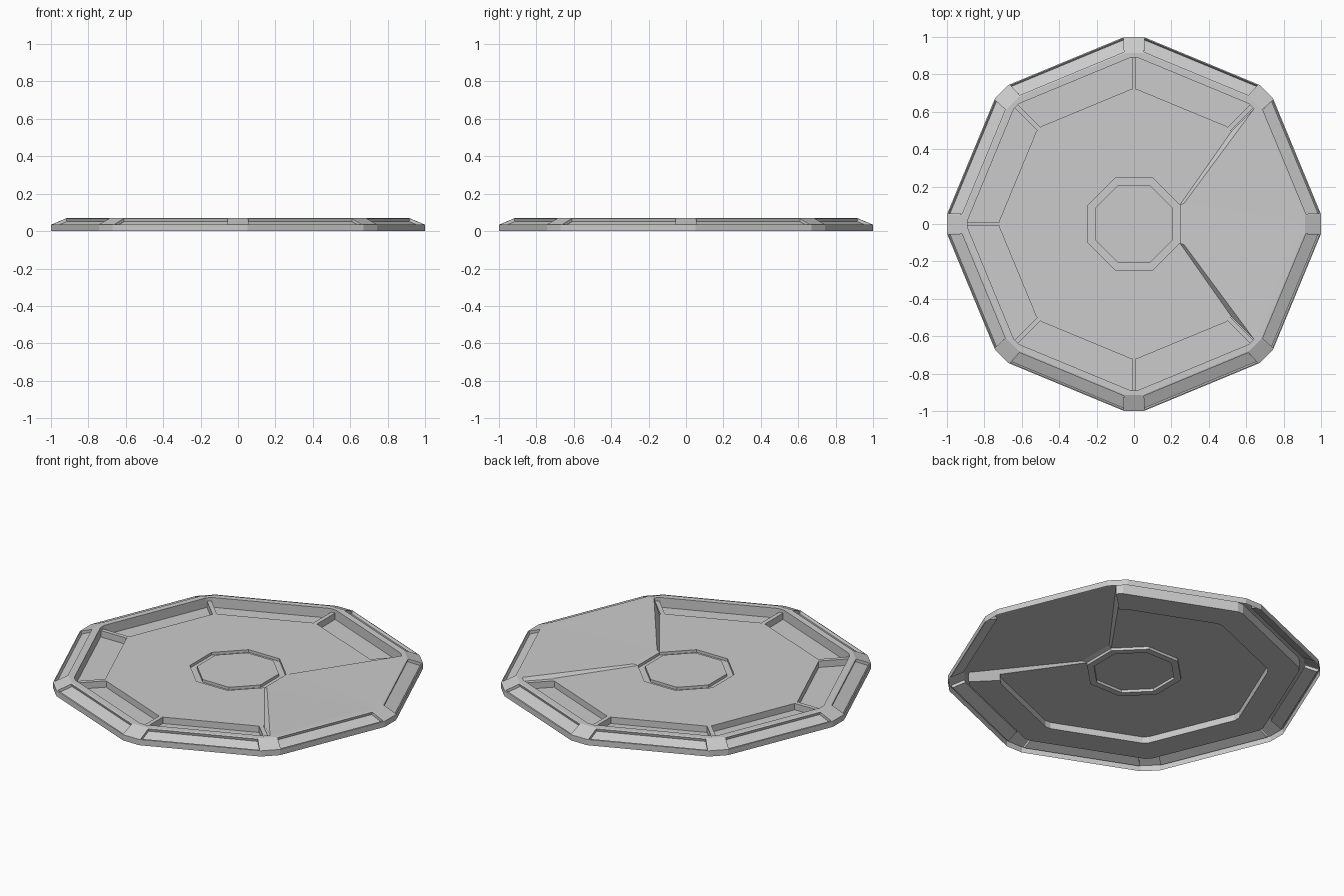
import bpy, bmesh
from math import cos, sin, pi

if "Cube" in bpy.data.objects:
    bpy.data.objects.remove(bpy.data.objects["Cube"])

# 16-point rings: index 2k and 2k+1 flank corner k of the octagon.
# A ring level is (corner radius, half width of corner facet, z).
MAIN = range(2, 15)          # deck segments
WEDGE = (15, 0, 1)           # ramp segments facing +x
ALL = range(16)
FLOOR, TRENCH, TOP = 0.05, 0.012, 0.07


def ring_point(i, level):
    r, h, z = level
    i %= 16
    a = (i // 2) * pi / 4
    s = h if i % 2 else -h
    return (r * cos(a) - s * sin(a), r * sin(a) + s * cos(a), z)


def circle(r, z):
    return (r * cos(pi / 16 * 2), r * sin(pi / 16 * 2), z)


def add_face(bm, pts):
    return bm.faces.new([bm.verts.new(p) for p in pts])


def add_bands(bm, levels, segs):
    """Strips between consecutive levels, listed from outside to inside."""
    rows = []
    for a, b in zip(levels, levels[1:]):
        rows.append({i: add_face(bm, [ring_point(i, a), ring_point(i + 1, a),
                                      ring_point(i + 1, b), ring_point(i, b)])
                     for i in segs})
    return rows


def finish(bm, name):
    bmesh.ops.remove_doubles(bm, verts=bm.verts[:], dist=1e-5)
    me = bpy.data.meshes.new(name)
    bm.to_mesh(me)
    bm.free()
    ob = bpy.data.objects.new(name, me)
    bpy.context.collection.objects.link(ob)
    return ob


rim_in = (0.89, 0.018, TOP)
trench_out = (0.89, 0.018, TRENCH)
trench_in = (0.72, 0.018, TRENCH)
deck_edge = (0.72, 0.018, FLOOR)
hub_edge = circle(0.265, FLOOR)
ramp_low = circle(0.29, FLOOR + 0.007)

# Outer rim with a recessed window in every long sloped face
bm = bmesh.new()
rows = add_bands(bm, [(1, 0.052, 0), (1, 0.052, 0.034), (0.915, 0.046, TOP), rim_in], ALL)
windows = [f for i, f in rows[1].items() if i % 2]
bmesh.ops.remove_doubles(bm, verts=bm.verts[:], dist=1e-5)
bm.normal_update()
bmesh.ops.inset_individual(bm, faces=windows, thickness=0.01, depth=0)
bmesh.ops.inset_individual(bm, faces=windows, thickness=0.003, depth=-0.016)
finish(bm, "rim")

# Deck with the trench around it
bm = bmesh.new()
add_bands(bm, [rim_in, trench_out, trench_in, deck_edge, hub_edge], MAIN)
finish(bm, "deck")

# Raised wedge that climbs to the rim, with its side walls
bm = bmesh.new()
add_bands(bm, [rim_in, ramp_low, hub_edge], WEDGE)
for i in (15, 2):
    side = [rim_in, ramp_low, hub_edge, deck_edge, trench_in, trench_out]
    if i == 2:
        side.reverse()
    add_face(bm, [ring_point(i, lv) for lv in side])
finish(bm, "wedge_ramp")

# Central disc inside a narrow groove
bm = bmesh.new()
disc = circle(0.225, FLOOR)
add_bands(bm, [hub_edge, circle(0.265, 0.034), circle(0.225, 0.034), disc], ALL)
add_face(bm, [ring_point(i, disc) for i in ALL])
finish(bm, "hub")

# Ribs across the trench at the seven corners outside the wedge middle
bm = bmesh.new()
for k in range(1, 8):
    def p(r, s, z):
        a = k * pi / 4
        return (r * cos(a) - s * sin(a), r * sin(a) + s * cos(a), z)
    w = 0.012
    add_face(bm, [p(0.89, -w, FLOOR), p(0.89, w, FLOOR), p(0.72, w, FLOOR), p(0.72, -w, FLOOR)])
    add_face(bm, [p(0.72, -w, TRENCH), p(0.89, -w, TRENCH), p(0.89, -w, FLOOR), p(0.72, -w, FLOOR)])
    add_face(bm, [p(0.89, w, TRENCH), p(0.72, w, TRENCH), p(0.72, w, FLOOR), p(0.89, w, FLOOR)])
finish(bm, "trench_ribs")
